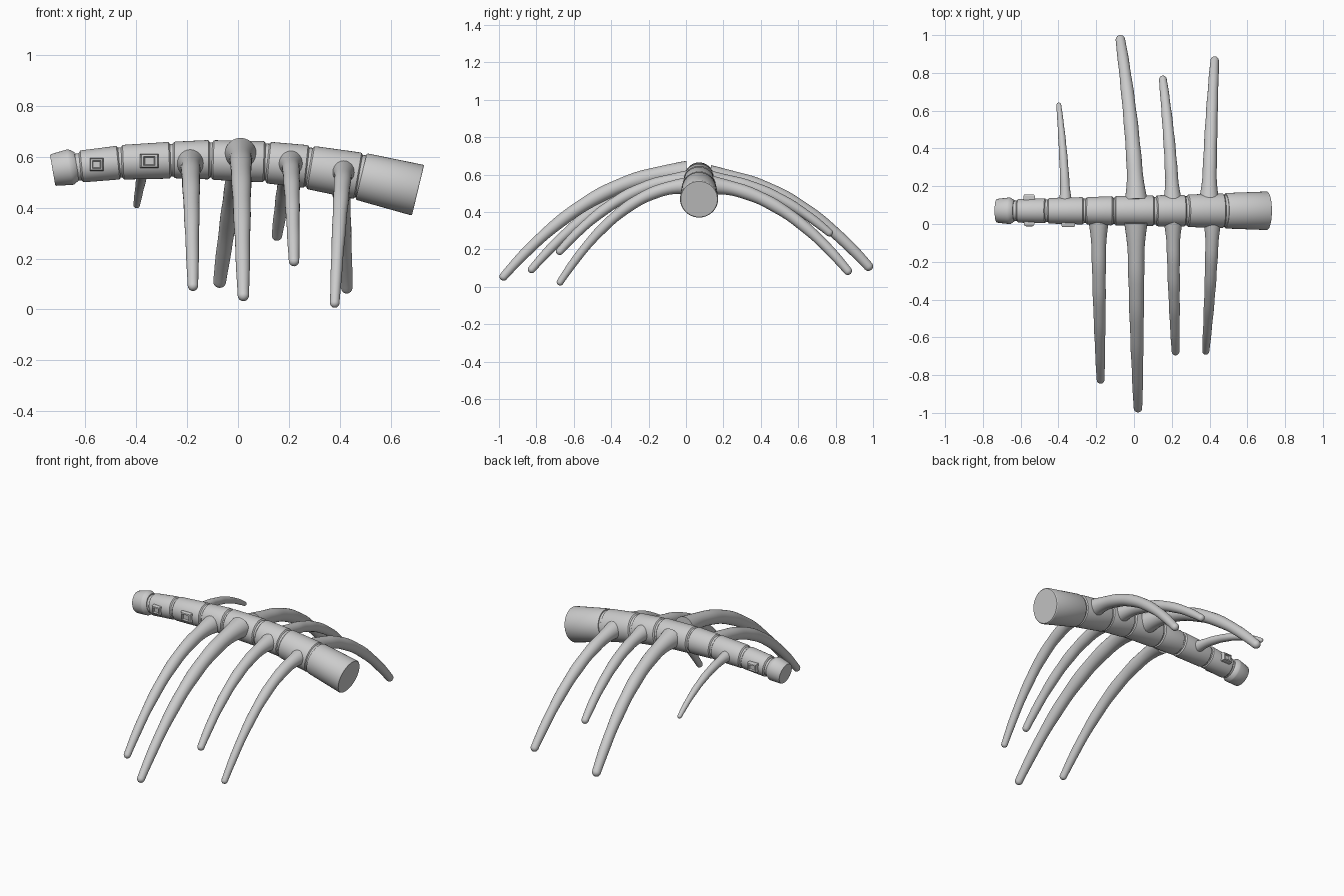
import bpy, bmesh, math
from mathutils import Vector

if "Cube" in bpy.data.objects:
    bpy.data.objects.remove(bpy.data.objects["Cube"])

YC = 0.07  # spine centreline


def finish(bm, name, angle=35):
    bmesh.ops.recalc_face_normals(bm, faces=bm.faces)
    me = bpy.data.meshes.new(name)
    bm.to_mesh(me)
    bm.free()
    ob = bpy.data.objects.new(name, me)
    bpy.context.collection.objects.link(ob)
    bpy.ops.object.select_all(action='DESELECT')
    ob.select_set(True)
    bpy.context.view_layer.objects.active = ob
    bpy.ops.object.shade_smooth_by_angle(angle=math.radians(angle))
    return ob


def tube(name, pts, radii, ref, sides=32, tangents=None):
    """Loft round rings along a path, closed with end caps."""
    bm = bmesh.new()
    rings = []
    for i, (p, r) in enumerate(zip(pts, radii)):
        t = tangents or (pts[min(i + 1, len(pts) - 1)] - pts[max(i - 1, 0)]).normalized()
        u = (ref - t * ref.dot(t)).normalized()
        v = t.cross(u)
        rings.append([bm.verts.new(p + r * (u * math.cos(a) + v * math.sin(a)))
                      for a in (2 * math.pi * k / sides for k in range(sides))])
    for a, b in zip(rings, rings[1:]):
        for k in range(sides):
            bm.faces.new((a[k], a[(k + 1) % sides], b[(k + 1) % sides], b[k]))
    bm.faces.new(rings[0])
    bm.faces.new(rings[-1])
    return finish(bm, name)


def spine_segment(name, x0, z0, r0, x1, z1, r1, bevel=0.009):
    a, b = Vector((x0, YC, z0)), Vector((x1, YC, z1))
    L = (b - a).length
    t = (b - a) / L
    prof = [(0, r0 - bevel), (bevel * .7, r0 - .001), (bevel * 1.3, r0),
            (L - bevel * 1.3, r1), (L - bevel * .7, r1 - .001), (L, r1 - bevel)]
    return tube(name, [a + t * s for s, _ in prof], [r for _, r in prof],
                Vector((0, 1, 0)), 40, t)


# Spine segments
segs = [(-.620, .561, .063, -.465, .577, .066),
        (-.457, .578, .068, -.264, .586, .072),
        (-.256, .587, .072, -.109, .588, .077),
        (-.103, .587, .078, .107, .580, .081),
        (.115, .577, .082, .273, .561, .084),
        (.280, .558, .086, .476, .524, .092)]
for i, s in enumerate(segs):
    spine_segment(f"spine_segment_{i + 1}", *s)
spine_segment("tail_segment", .484, .522, .094, .707, .468, .102, .004)

# Head plug with a flared rim
a, t = Vector((-.728, YC, .547)), Vector((.985, 0, .17)).normalized()
prof = [(0, .060), (.004, .063), (.066, .070), (.074, .070), (.093, .058), (.096, .055)]
tube("head_plug", [a + t * s for s, _ in prof], [r for _, r in prof],
     Vector((0, 1, 0)), 40, t)

# Core visible in the grooves
core = [(-.66, .556, .052), (-.46, .577, .059), (-.26, .5865, .064), (-.106, .5875, .069),
        (.111, .5785, .073), (.277, .559, .077), (.480, .523, .085), (.52, .513, .085)]
tube("spine_core", [Vector((x, YC, z)) for x, z, _ in core], [r for *_, r in core],
     Vector((0, 1, 0)))


def leg(name, x0, y0, z0, x1, y1, z1, base, mid, tip):
    """Arched tapering limb with a flared root and a rounded tip."""
    pts, radii, n = [], [], 36
    yc = YC if abs(y0) > .05 else YC - .04
    us = (y0 - yc) / (y1 - yc)
    for i in range(n + 1):
        w = i / n
        w = w * (1.55 - .55 * w)
        u = us + (1 - us) * w
        pts.append(Vector((x0 + (x1 - x0) * u ** 1.6, yc + (y1 - yc) * u,
                           z0 + (z1 - z0) * u ** 2.1)))
        shaft = mid + (tip - mid) * max(0, (w - .2) / .8) ** 1.5
        shaft *= 1 + .025 * math.sin(w * 30) * min(1, w * 4)
        radii.append(shaft + (base - mid) * math.exp(-(w / .09) ** 1.2))
    t = (pts[-1] - pts[-2]).normalized()
    end, r = pts[-1].copy(), radii[-1]
    for k in range(1, 6):
        g = k / 5 * math.radians(82)
        pts.append(end + t * r * math.sin(g))
        radii.append(r * math.cos(g))
    return tube(name, pts, radii, Vector((1, 0, 0)), 24)


# Front legs, from head to tail
leg("front_leg_1", -.187, .015, .575, -.177, -.825, .093, .054, .037, .021)
leg("front_leg_2", .010, .005, .612, .021, -.975, .055, .062, .042, .023)
leg("front_leg_3", .207, .010, .573, .220, -.675, .190, .050, .034, .021)
leg("front_leg_4", .415, .010, .540, .380, -.673, .025, .047, .033, .019)

# Back legs, from head to tail
leg("back_leg_1", -.362, .115, .580, -.398, .630, .410, .036, .024, .013)
leg("back_leg_2", .012, .130, .592, -.072, .975, .110, .060, .040, .026)
leg("back_leg_3", .205, .130, .575, .153, .765, .290, .048, .033, .021)
leg("back_leg_4", .397, .130, .545, .427, .865, .085, .053, .036, .023)


def socket(name, x, z, hx, hz, r, side):
    """Small raised frame with a recessed middle on an empty segment side."""
    bm = bmesh.new()
    rings = []
    for s, d in ((1, -.02), (1, .008), (.88, .016), (.62, .018), (.5, .008)):
        y = YC + side * (r + d)
        rings.append([bm.verts.new((x + a * hx * s, y, z + b * hz * s))
                      for a, b in ((-1, -1), (1, -1), (1, 1), (-1, 1))])
    for a, b in zip(rings, rings[1:]):
        for k in range(4):
            bm.faces.new((a[k], a[(k + 1) % 4], b[(k + 1) % 4], b[k]))
    bm.faces.new(rings[0])
    bm.faces.new(rings[-1])
    return finish(bm, name, 20)


# Leg sockets without legs
socket("front_socket_1", -.555, .569, .027, .025, .064, -1)
socket("front_socket_2", -.348, .583, .036, .028, .069, -1)
socket("back_socket", -.555, .569, .030, .025, .069, 1)
